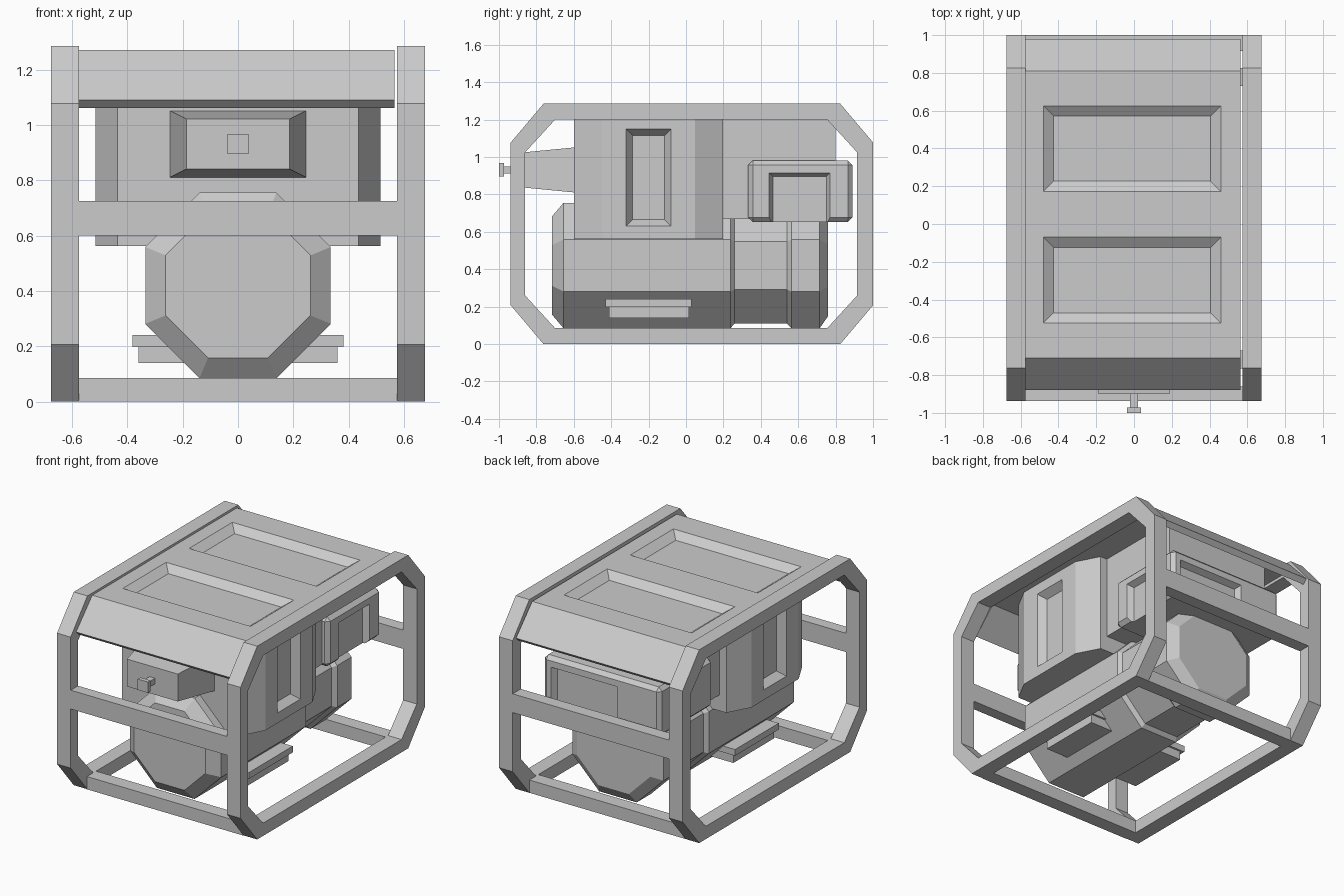
import bpy, bmesh, math

if "Cube" in bpy.data.objects:
    bpy.data.objects.remove(bpy.data.objects["Cube"])


def loft(name, rings, cyclic=False):
    """Skin equal-sized point rings; cap the ends unless the loft closes on itself."""
    bm = bmesh.new()
    vs = [[bm.verts.new(p) for p in r] for r in rings]
    n = len(vs[0])
    pairs = list(zip(vs, vs[1:])) + ([(vs[-1], vs[0])] if cyclic else [])
    for a, b in pairs:
        for i in range(n):
            j = (i + 1) % n
            bm.faces.new((a[i], a[j], b[j], b[i]))
    if not cyclic:
        bm.faces.new(vs[0])
        bm.faces.new(vs[-1])
    bmesh.ops.recalc_face_normals(bm, faces=bm.faces)
    me = bpy.data.meshes.new(name)
    bm.to_mesh(me)
    bm.free()
    ob = bpy.data.objects.new(name, me)
    bpy.context.collection.objects.link(ob)
    return ob


def rect(axis, at, a0, a1, b0, b1):
    """Rectangle on the plane axis = at."""
    pts = []
    for a, b in ((a0, b0), (a1, b0), (a1, b1), (a0, b1)):
        p = [a, b]
        p.insert(axis, at)
        pts.append(p)
    return pts


def box(name, x0, x1, y0, y1, z0, z1):
    return loft(name, [rect(2, z0, x0, x1, y0, y1), rect(2, z1, x0, x1, y0, y1)])


def apply(ob, mod):
    bpy.context.view_layer.objects.active = ob
    bpy.ops.object.modifier_apply(modifier=mod.name)


def recess(ob, axis, surface, depth, a0, a1, b0, b1, slope):
    """Sink a tapered pocket into a face; the sign of depth points into the part."""
    def ring(d):
        s = slope * d / depth
        return rect(axis, surface + d, a0 + s, a1 - s, b0 + s, b1 - s)
    cut = loft("cutter", [ring(-depth * 0.5), ring(depth)])
    cut.hide_render = True
    m = ob.modifiers.new("recess", "BOOLEAN")
    m.operation = "DIFFERENCE"
    m.solver = "EXACT"
    m.object = cut
    apply(ob, m)
    bpy.data.objects.remove(cut)


def octo(y0, y1, z0, z1, cy, cz):
    return [(y0 + cy, z0), (y1 - cy, z0), (y1, z0 + cz), (y1, z1 - cz),
            (y1 - cy, z1), (y0 + cy, z1), (y0, z1 - cz), (y0, z0 + cz)]


# Side frames
outer = octo(-0.937, 1.0, 0, 1.285, 0.175, 0.207)
inner = octo(-0.86, 0.915, 0.085, 1.2, 0.16, 0.175)
for side, s in (("left", -1), ("right", 1)):
    a, b = s * 0.575, s * 0.675
    loft(side + "_frame", [[(x, y, z) for y, z in prof] for x, prof in
                           ((a, outer), (b, outer), (b, inner), (a, inner))], True)

# Cross bars
for name, y0, y1, z0, z1 in (("front_rail", -0.937, -0.86, 0.6, 0.725),
                             ("back_rail", 0.915, 1.0, 0.6, 0.725),
                             ("front_base_bar", -0.765, -0.67, 0, 0.085),
                             ("back_base_bar", 0.73, 0.825, 0, 0.085)):
    box(name, -0.58, 0.58, y0, y1, z0, z1)

# Folded roof panel with two pressed recesses
roof_profile = [(-0.88, 1.09), (-0.71, 1.27), (0.81, 1.27), (0.98, 1.09),
                (0.95, 1.062), (0.79, 1.22), (-0.69, 1.22), (-0.85, 1.062)]
roof = loft("roof_panel", [[(x, y, z) for y, z in roof_profile] for x in (-0.575, 0.565)])
for y0, y1 in ((-0.525, -0.07), (0.172, 0.626)):
    recess(roof, 2, 1.27, -0.04, -0.48, 0.46, y0, y1, 0.055)

# Eight-sided engine drum with a waist
drum = [(-0.717, 0.262), (-0.655, 0.335), (0.238, 0.335), (0.26, 0.31),
        (0.54, 0.31), (0.565, 0.335), (0.715, 0.335), (0.76, 0.27)]
k = math.cos(math.pi / 8)
loft("engine_drum", [[(r / k * math.cos((i + 0.5) * math.pi / 4), y,
                       0.42 + r / k * math.sin((i + 0.5) * math.pi / 4))
                      for i in range(8)] for y, r in drum])

# Engine mounts
box("upper_mount", -0.382, 0.382, -0.43, 0.03, 0.198, 0.24)
box("lower_mount", -0.36, 0.36, -0.413, 0.017, 0.14, 0.2)

# Main housing with chamfered corners and side recesses
plan = octo(-0.515, 0.515, -0.598, 0.197, 0.08, 0.15)
housing = loft("housing", [[(x, y, z) for x, y in plan] for z in (0.562, 1.225)])
for s in (-1, 1):
    recess(housing, 0, s * 0.515, -s * 0.05, -0.32, -0.08, 0.63, 1.15, 0.035)

# Rear block behind the housing
box("rear_block", -0.385, 0.385, 0.19, 0.8, 0.668, 1.225)

# Bevelled exhaust box around the rear block
exhaust = box("exhaust_box", -0.43, 0.43, 0.332, 0.89, 0.652, 0.982)
m = exhaust.modifiers.new("bevel", "BEVEL")
m.width = 0.025
m.segments = 1
apply(exhaust, m)
recess(exhaust, 0, 0.43, -0.04, 0.445, 0.77, 0.60, 0.915, 0.02)
recess(exhaust, 1, 0.89, -0.04, -0.12, 0.37, 0.60, 0.915, 0.02)

# Tapered air intake and its knob
loft("air_intake", [rect(1, -0.59, -0.247, 0.247, 0.81, 1.052),
                    rect(1, -0.9, -0.187, 0.187, 0.84, 1.022)])
box("knob_stem", -0.02, 0.02, -0.975, -0.89, 0.912, 0.95)
box("knob", -0.038, 0.038, -1.0, -0.972, 0.895, 0.967)
